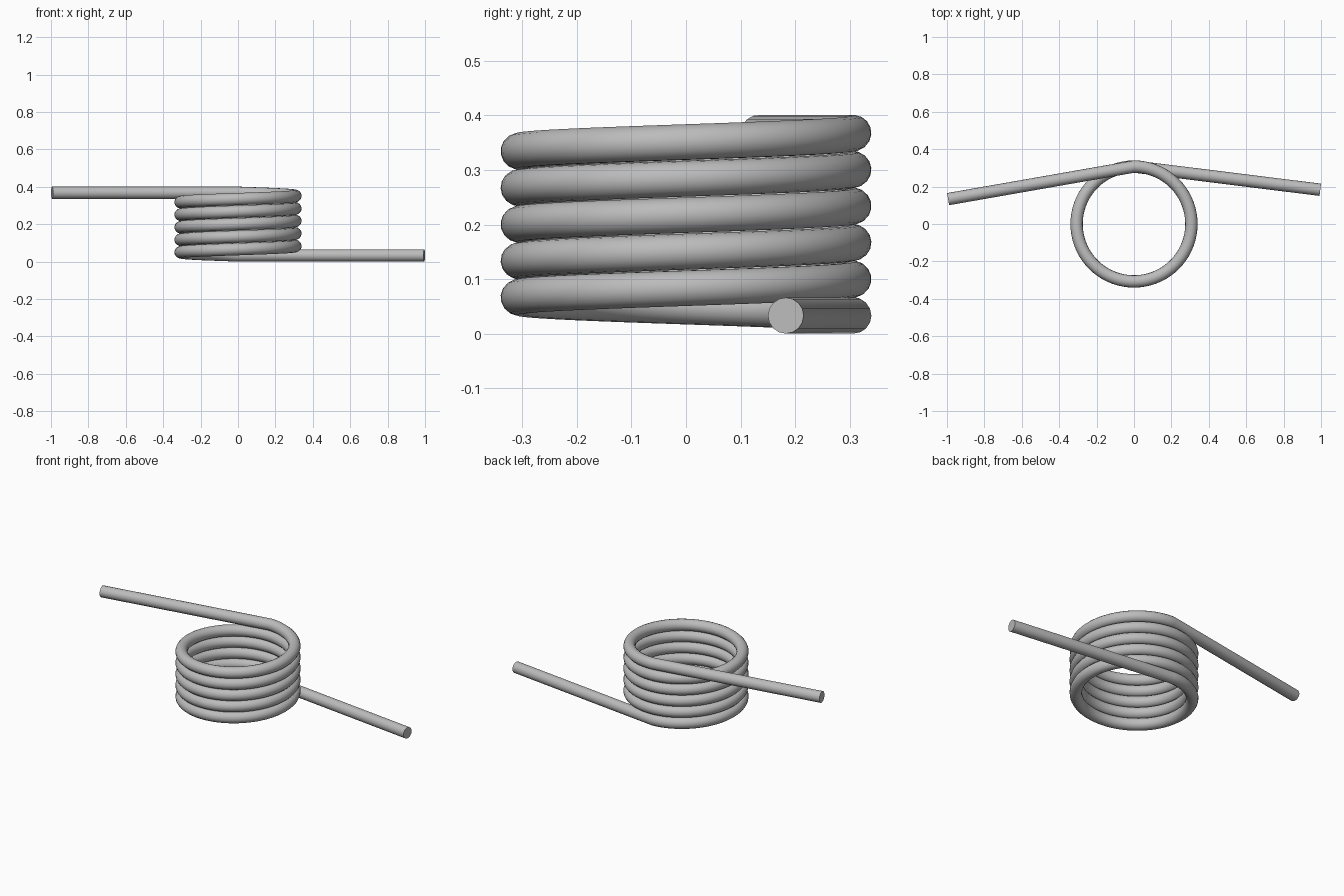
import bpy
from math import cos, sin, pi, radians

cube = bpy.data.objects.get("Cube")
if cube:
    bpy.data.objects.remove(cube, do_unlink=True)

WIRE = 0.033      # wire radius
COIL = 0.307      # coil centreline radius
PITCH = 0.067
TURNS = 5
STEPS = 72        # segments per turn

steel = bpy.data.materials.new("steel_grey")
steel.use_nodes = True
grey = (0.5, 0.5, 0.5, 1)
steel.diffuse_color = grey
steel.node_tree.nodes["Principled BSDF"].inputs["Base Color"].default_value = grey

# Centreline: lower leg, helix rising counterclockwise from the back, upper leg
top = WIRE + PITCH * TURNS
path = [(0.996, 0.183, WIRE)]
for i in range(TURNS * STEPS + 1):
    turn = i / STEPS
    a = pi / 2 + 2 * pi * turn
    path.append((COIL * cos(a), COIL * sin(a), WIRE + PITCH * turn))
path.append((-0.994, 0.133, top))

# Round wire swept along the centreline
curve = bpy.data.curves.new("spring_path", "CURVE")
curve.dimensions = "3D"
curve.bevel_depth = WIRE
curve.bevel_resolution = 6
curve.use_fill_caps = True
spline = curve.splines.new("POLY")
spline.points.add(len(path) - 1)
for point, co in zip(spline.points, path):
    point.co = (*co, 1)

# Turn the sweep into a mesh with smooth sides and crisp end caps
helper = bpy.data.objects.new("spring_path", curve)
bpy.context.collection.objects.link(helper)
bpy.context.view_layer.update()
graph = bpy.context.evaluated_depsgraph_get()
mesh = bpy.data.meshes.new_from_object(helper.evaluated_get(graph))
bpy.data.objects.remove(helper, do_unlink=True)

mesh.materials.clear()
mesh.materials.append(steel)
spring = bpy.data.objects.new("torsion_spring", mesh)
bpy.context.collection.objects.link(spring)
bpy.ops.object.select_all(action="DESELECT")
spring.select_set(True)
bpy.context.view_layer.objects.active = spring
bpy.ops.object.shade_smooth_by_angle(angle=radians(40))
